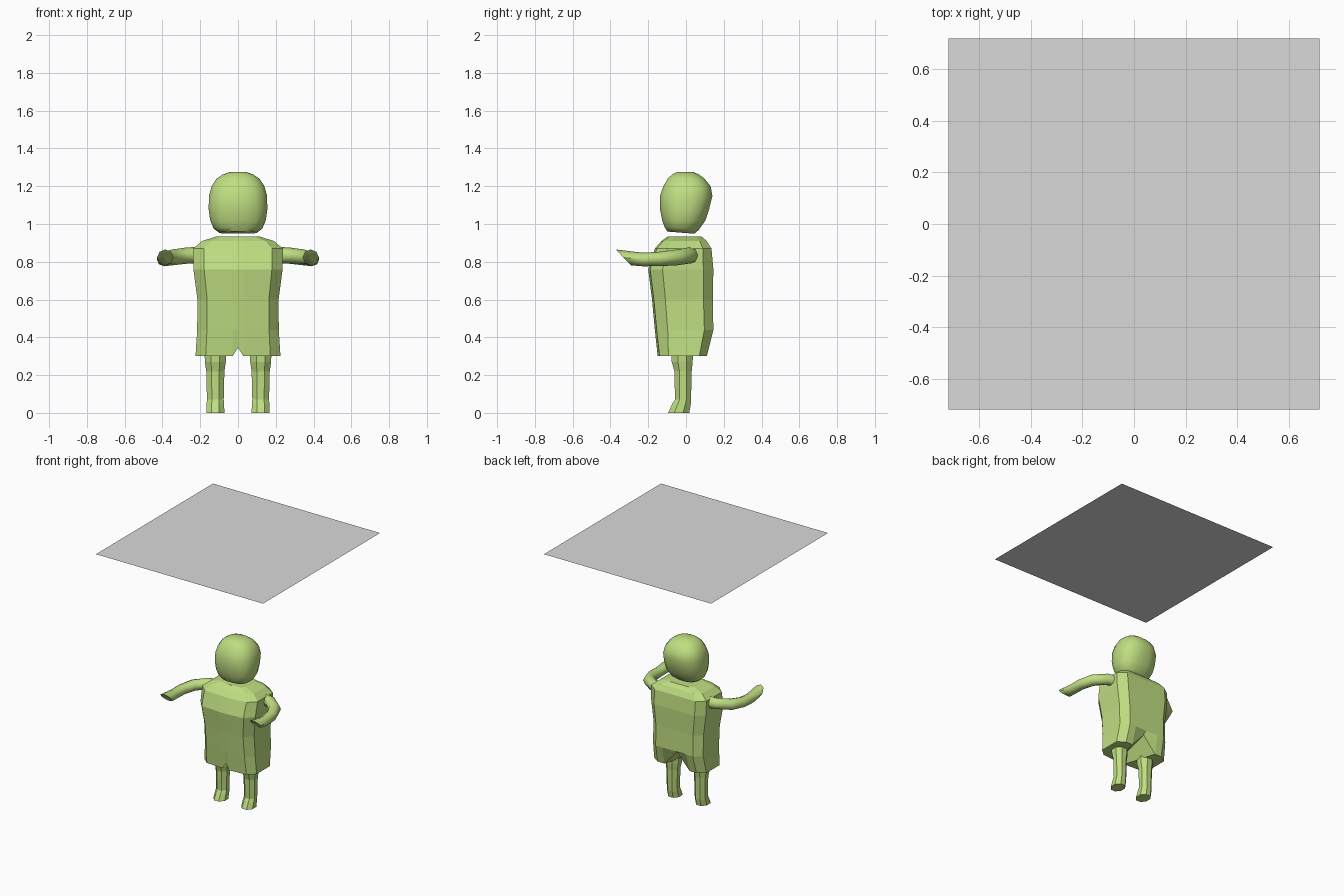
import bpy, bmesh
from math import sin, cos, tau, radians, copysign
from mathutils import Vector

cube = bpy.data.objects.get("Cube")
if cube:
    bpy.data.objects.remove(cube)


def material(name, rgb):
    m = bpy.data.materials.new(name)
    m.use_nodes = True
    m.diffuse_color = (*rgb, 1)
    m.node_tree.nodes["Principled BSDF"].inputs["Base Color"].default_value = (*rgb, 1)
    return m


green = material("leaf green", (0.52, 0.73, 0.22))
grey = material("light grey", (0.7, 0.7, 0.7))


def finish(bm, name, mat, smooth=None):
    bmesh.ops.recalc_face_normals(bm, faces=bm.faces)
    me = bpy.data.meshes.new(name)
    bm.to_mesh(me)
    bm.free()
    me.materials.append(mat)
    ob = bpy.data.objects.new(name, me)
    bpy.context.collection.objects.link(ob)
    if smooth:
        me.shade_smooth()
        me.set_sharp_from_angle(angle=radians(smooth))
    return ob


def loft(rings, cap_start=True):
    """Skin closed rings of points and cap the ends."""
    bm = bmesh.new()
    vs = [[bm.verts.new(p) for p in ring] for ring in rings]
    n = len(vs[0])
    for a, b in zip(vs, vs[1:]):
        for i in range(n):
            j = (i + 1) % n
            bm.faces.new((a[i], a[j], b[j], b[i]))
    bm.faces.new(vs[-1])
    if cap_start:
        bm.faces.new(vs[0])
    return bm, vs


def oval(z, w, y0, y1, n, power=1.0, slope=0.0):
    """Horizontal rounded ring; power below 1 makes it boxier."""
    ring = []
    for i in range(n):
        a = tau * (i + 0.5) / n
        c, s = cos(a), sin(a)
        x = w * copysign(abs(c) ** power, c)
        y = (y0 + y1) / 2 + (y1 - y0) / 2 * copysign(abs(s) ** power, s)
        ring.append(Vector((x, y, z + slope * y)))
    return ring


# Torso: z, half width, front y, back y
def torso_ring(z, w, yf, yb, notch=False):
    d = (yb - yf) * 0.22
    half = [(0, yf), (0.13 * w, yf), (0.76 * w, yf + 0.01), (w, yf + d),
            (w, yb - d * 0.7), (0.74 * w, yb), (0.48 * w, yb), (0, yb)]
    ring = [Vector((x, y, z)) for x, y in half]
    if notch:
        ring[0].z = 0.345
        ring[7].z = 0.42
    return ring + [Vector((-p.x, p.y, p.z)) for p in ring[6:0:-1]]


torso = [(0.30, 0.225, -0.15, 0.11), (0.44, 0.216, -0.165, 0.145),
         (0.60, 0.215, -0.18, 0.142), (0.76, 0.236, -0.20, 0.145),
         (0.87, 0.238, -0.165, 0.135), (0.91, 0.19, -0.13, 0.11),
         (0.935, 0.11, -0.095, 0.08)]
bm, vs = loft([torso_ring(*t, notch=i == 0) for i, t in enumerate(torso)], False)
hem = vs[0]
for side in (hem, [hem[0]] + hem[:6:-1]):
    bm.faces.new(side[1:7])
    bm.faces.new((side[0], side[1], side[6], side[7]))
finish(bm, "torso", green)

# Head: boxy rounded egg with a sloping flat base
head = [(0.952, 0.10, -0.10, 0.045), (0.975, 0.13, -0.115, 0.07),
        (1.02, 0.15, -0.128, 0.105), (1.08, 0.158, -0.14, 0.125),
        (1.15, 0.156, -0.14, 0.142), (1.20, 0.142, -0.122, 0.132),
        (1.24, 0.115, -0.098, 0.10), (1.262, 0.083, -0.075, 0.07),
        (1.275, 0.045, -0.05, 0.04)]
bm, vs = loft([oval(*h, 16, 0.8, -0.08 if i < 2 else 0) for i, h in enumerate(head)])
finish(bm, "head", green, 50)

# Arms: centre x, y, z, then side and vertical radius
arm = [((0.18, 0.03, 0.835), 0.045, 0.045), ((0.27, 0.015, 0.833), 0.04, 0.043),
       ((0.35, -0.05, 0.823), 0.045, 0.042), ((0.385, -0.14, 0.815), 0.042, 0.038),
       ((0.39, -0.23, 0.812), 0.04, 0.036), ((0.385, -0.33, 0.823), 0.043, 0.042)]
# Legs and feet: z, half width, front y, back y
leg = [(0, 0.052, -0.10, 0.022), (0.05, 0.05, -0.075, 0.03),
       (0.07, 0.048, -0.062, 0.03), (0.22, 0.052, -0.065, 0.034),
       (0.27, 0.06, -0.08, 0.04), (0.33, 0.062, -0.082, 0.042)]

for side, label in ((1, "left"), (-1, "right")):
    rings = []
    for i, (c, rs, rv) in enumerate(arm):
        ahead = Vector(arm[min(i + 1, len(arm) - 1)][0])
        behind = Vector(arm[max(i - 1, 0)][0])
        t = (ahead - behind).normalized()
        across = t.cross(Vector((0, 0, 1))).normalized()
        ring = []
        for k in range(8):
            a = tau * k / 8
            p = Vector(c) + across * cos(a) * rs + Vector((0, 0, sin(a) * rv))
            if i == len(arm) - 1:   # slanted hand end
                p.y -= (p.z - c[2]) * 0.95
            ring.append(Vector((p.x * side, p.y, p.z)))
        rings.append(ring)
    bm, vs = loft(rings)
    finish(bm, label + "_arm", green, 50)

    rings = [[Vector((p.x + side * 0.12, p.y, p.z)) for p in oval(*l, 8)] for l in leg]
    bm, vs = loft(rings)
    finish(bm, label + "_leg", green)

# Flat square panel overhead
bm = bmesh.new()
bmesh.ops.create_grid(bm, x_segments=1, y_segments=1, size=0.72)
panel = finish(bm, "overhead_panel", grey)
if panel.data.polygons[0].normal.z < 0:
    panel.data.flip_normals()
panel.location.z = 2
